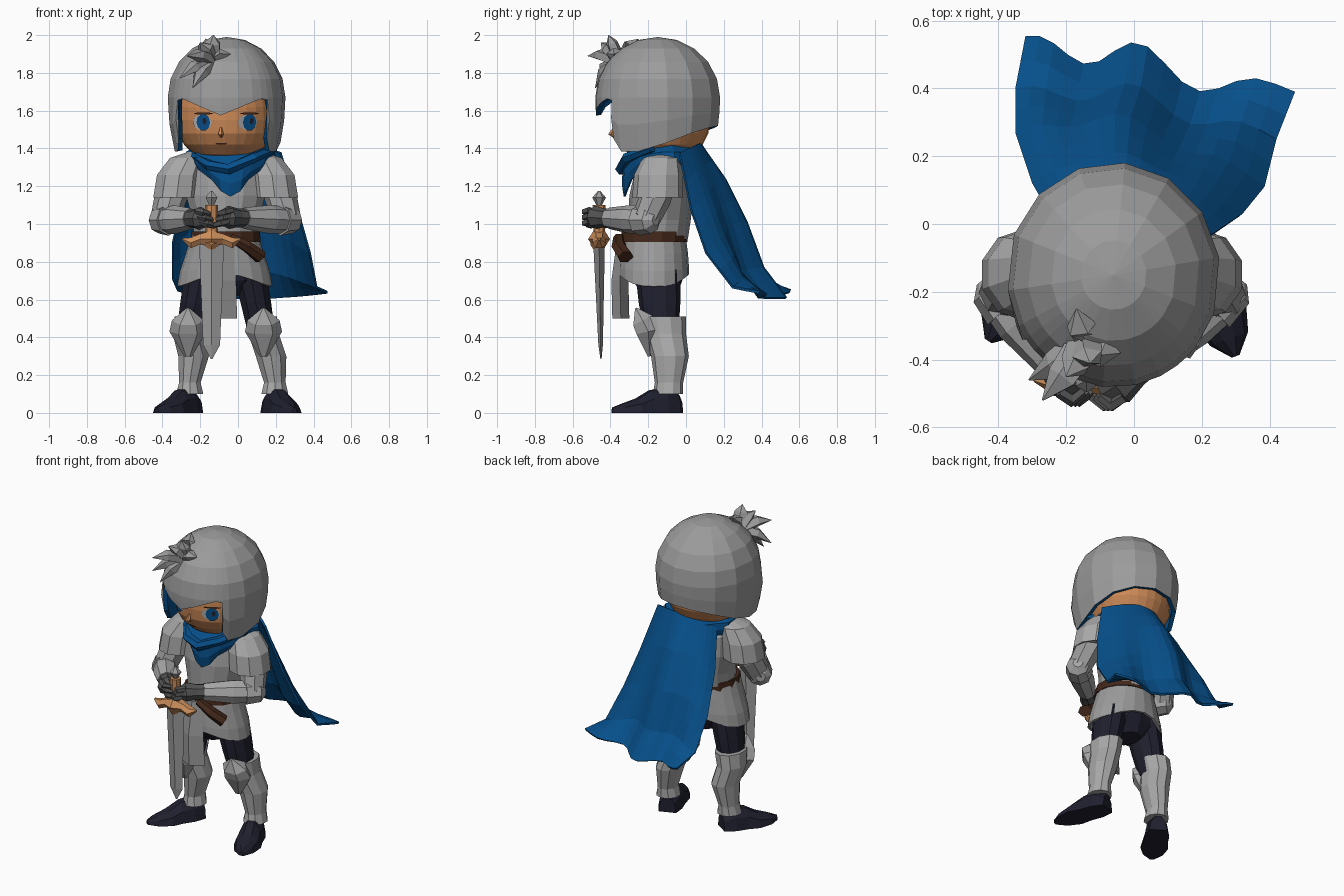
import bpy, bmesh
from math import sin, cos, pi, radians, sqrt
from mathutils import Vector

cube = bpy.data.objects.get("Cube")
if cube:
    bpy.data.objects.remove(cube, do_unlink=True)


def material(name, *rgb):
    m = bpy.data.materials.new(name)
    m.use_nodes = True
    m.diffuse_color = (*rgb, 1)
    m.node_tree.nodes["Principled BSDF"].inputs["Base Color"].default_value = (*rgb, 1)
    return m


STEEL = material("steel", .33, .33, .33)
PALE = material("pale steel", .39, .39, .39)
DARK = material("dark steel", .09, .09, .09)
BLUE = material("blue cloth", .002, .08, .26)
NAVY = material("navy leather", .014, .014, .028)
SKIN = material("skin", .6, .25, .095)
BROWN = material("brown leather", .055, .02, .01)
GOLD = material("gold", .6, .27, .105)
WHITE = material("eye white", .42, .42, .43)
CX = -.065   # body centre line
TAU = 2 * pi


def build(name, verts, faces, mats, solid=0):
    me = bpy.data.meshes.new(name)
    me.from_pydata([tuple(v) for v in verts], [], faces)
    bm = bmesh.new()
    bm.from_mesh(me)
    bmesh.ops.remove_doubles(bm, verts=bm.verts, dist=.0005)
    bmesh.ops.recalc_face_normals(bm, faces=bm.faces)
    bm.to_mesh(me)
    bm.free()
    for m in mats:
        me.materials.append(m)
    ob = bpy.data.objects.new(name, me)
    bpy.context.collection.objects.link(ob)
    if solid:
        mod = ob.modifiers.new("thickness", 'SOLIDIFY')
        mod.thickness, mod.offset = solid, -1
        mod.material_offset = mod.material_offset_rim = len(mats) - 1
    return ob


def grid(name, rows, mats, closed=True, caps=False, solid=0):
    """Skin a list of equal-length point rows."""
    n = len(rows[0])
    faces = [(j * n + i, j * n + (i + 1) % n, (j + 1) * n + (i + 1) % n, (j + 1) * n + i)
             for j in range(len(rows) - 1) for i in range(n if closed else n - 1)]
    if caps:
        last = (len(rows) - 1) * n
        faces += [tuple(range(n)), tuple(range(last, last + n))]
    return build(name, [p for r in rows for p in r], faces, mats, solid)


def loft(name, rings, mat, n=12):
    """Stack horizontal ellipses given as x, y, z, rx, ry."""
    rows = [[(x + rx * sin(TAU * i / n), y - ry * cos(TAU * i / n), z) for i in range(n)]
            for x, y, z, rx, ry in rings]
    return grid(name, rows, [mat], caps=True)


def tube(name, path, radii, mat, n=8, flat=1):
    """Sweep a circle of changing radius along a path."""
    pts = [Vector(p) for p in path]
    rows = []
    for k, p in enumerate(pts):
        d = (pts[min(k + 1, len(pts) - 1)] - pts[max(k - 1, 0)]).normalized()
        side = d.cross(Vector((0, 1, 0) if abs(d.z) > .8 else (0, 0, 1))).normalized()
        up = side.cross(d)
        rows.append([p + radii[k] * (side * cos(TAU * i / n) + up * flat * sin(TAU * i / n))
                     for i in range(n)])
    return grid(name, rows, [mat], caps=True)


def lerp_table(table, x):
    for (a, p), (b, q) in zip(table, table[1:]):
        if x <= b:
            return p + (q - p) * (x - a) / (b - a)
    return table[-1][1]


# Helmet: dome with a pointed brow, forward cheek guards and blue lining
FACE = radians(-6)
RIM = [(0, 1.575), (18, 1.615), (32, 1.645), (42, 1.663), (49, 1.655), (50, 1.45), (57, 1.385),
       (76, 1.385), (105, 1.43), (130, 1.48), (155, 1.51), (180, 1.52)]
columns = [a for a, _ in RIM] + [-a for a, _ in RIM[-2:0:-1]]
rows = []
for j in range(8):
    row = []
    for a in columns:
        rim = lerp_table(RIM, abs(a))
        z = 1.67 + .32 * cos(j / 5 * pi / 2) if j < 6 else 1.67 + (rim - 1.67) * (j - 5) / 2
        t = (z - 1.67) / .32
        r = sqrt(max(0, 1 - t * t)) if t > 0 else 1 - .15 * t * t
        if z < 1.65 and 49 < abs(a) < 60:
            r *= 1.05
        ang = radians(a) + FACE
        row.append((-.06 + .315 * r * sin(ang), -.15 - .332 * r * cos(ang), z))
    rows.append(row)
grid("helmet", rows, [STEEL, BLUE], solid=.026)

# Tuft of spikes on the helmet
for k, tip in enumerate([(-.31, -.46, 1.77), (-.27, -.52, 1.89), (-.2, -.45, 1.96), (-.13, -.41, 2.0),
                         (-.17, -.25, 1.98), (-.04, -.38, 1.9), (-.24, -.48, 1.72)]):
    base, end = Vector((-.14, -.35, 1.86)), Vector(tip)
    mid = base.lerp(end, .55) + Vector((0, -.01, .02))
    tube("tuft_spike_%d" % k, [base, mid, end], [.055, .047, .002], STEEL, 5, .7)

# Head, neck and face
HEAD = [(1.34, .09), (1.37, .17), (1.42, .22), (1.48, .25), (1.55, .258), (1.62, .255), (1.72, .23)]
HX, HY = -.065, -.132
loft("head", [(HX, HY, z, r, r) for z, r in HEAD], SKIN, 28)
loft("neck", [(-.06, -.11, 1.3, .12, .12), (-.06, -.1, 1.42, .15, .16), (-.06, -.08, 1.55, .2, .2)], SKIN)


def patch(name, az, z, w, h, mat, lift, n=10):
    """Flat painted shape hugging the face."""
    verts = []
    for i in range(n):
        a = radians(az) + FACE + w * cos(TAU * i / n)
        zz = z + h * sin(TAU * i / n)
        r = lerp_table(HEAD, zz) + lift
        verts.append((HX + r * sin(a), HY - r * cos(a), zz))
    build(name, verts, [tuple(range(n))], [mat])


for s, side in ((1, "left"), (-1, "right")):
    look = 7 + s * 28
    patch(side + "_eye_white", look - 2, 1.538, .22, .042, WHITE, .005)
    patch(side + "_iris", look, 1.538, .155, .045, BLUE, .008)
    patch(side + "_pupil", look + 2, 1.545, .045, .018, NAVY, .01)
    patch(side + "_lash", look, 1.585, .22, .006, BROWN, .009)
patch("mouth", 0, 1.425, .14, .005, BROWN, .005)
tube("nose", [(-.09, -.38, 1.51), (-.092, -.397, 1.475), (-.09, -.38, 1.46)], [.006, .016, .006], SKIN, 5)

# Scarf with a point on the chest
rows = []
for v, r in ((0, .15), (.35, .21), (.7, .215), (1, .205)):
    row = []
    for i in range(20):
        a = TAU * i / 20
        front = max(0, cos(a))
        top = 1.425 - .05 * front
        low = 1.3 - .155 * front ** 4
        row.append((-.04 + (r + .012 * sin(i * 2.3)) * sin(a) * (1.12 - .35 * v * front),
                    -.125 - r * cos(a), top + (low - top) * v))
    rows.append(row)
grid("scarf", rows, [BLUE], solid=.012)
tube("scarf_fold", [(-.23, -.2, 1.36), (-.15, -.31, 1.31), (-.05, -.335, 1.29), (.08, -.31, 1.35),
                    (.19, -.18, 1.4)], [.025, .035, .04, .035, .025], BLUE, 6, .8)

# Cape: three guide edges blended crosswise, with folds growing to the hem
RIGHT = [(-.22, -.02, 1.38), (-.3, .12, 1.13), (-.35, .27, .9), (-.35, .4, .71), (-.32, .555, .655)]
MIDDLE = [(-.03, .08, 1.43), (-.02, .21, 1.24), (-.01, .32, 1.02), (.02, .41, .79), (.04, .53, .645)]
LEFT = [(.23, -.03, 1.38), (.32, .03, 1.08), (.385, .11, .85), (.42, .25, .67), (.475, .39, .645)]
rows = []
for j in range(9):
    k, f = min(j // 2, 3), (j - 2 * min(j // 2, 3)) / 2
    a, b, c = [Vector(g[k]).lerp(Vector(g[k + 1]), f) for g in (RIGHT, MIDDLE, LEFT)]
    row = []
    for i in range(17):
        u = i / 16
        p = a * (1 - u) * (1 - 2 * u) + b * 4 * u * (1 - u) + c * u * (2 * u - 1)
        p.y += .06 * j / 8 * (cos(4.3 * pi * u) - 1) * sin(pi * u)
        p.z -= .035 * (j / 8) ** 2 * sin(pi * u)
        row.append(p)
    rows.append(row)
grid("cape", rows, [BLUE], closed=False, solid=.014)

# Torso, belt and skirt
loft("breastplate", [(CX, -.15, .92, .17, .16), (CX, -.14, 1.02, .18, .165), (CX, -.13, 1.15, .215, .17),
                     (CX, -.12, 1.28, .22, .15), (CX, -.12, 1.36, .13, .12)], STEEL, 14)
loft("belt", [(CX, -.17, .905, .19, .178), (CX, -.165, .96, .185, .175)], BROWN, 14)
rows = [[(CX - .005 + rx * sin(TAU * i / 20), -.17 - ry * cos(TAU * i / 20),
          z + dip * abs(cos(TAU * i / 20)) ** 3) for i in range(20)]
        for z, rx, ry, dip in ((.95, .175, .165, 0), (.85, .205, .18, 0), (.75, .238, .186, .02),
                               (.67, .252, .186, .065))]
grid("skirt", rows, [STEEL], solid=.015)
tube("belt_pouch", [(-.04, -.355, .93), (.05, -.355, .88), (.12, -.32, .825)], [.03, .04, .045], BROWN, 6, .8)
loft("tabard", [(-.09, -.345, .5, .085, .045), (-.09, -.35, .7, .08, .045),
                (-.085, -.335, .92, .07, .03)], STEEL, 4)
loft("hips", [(CX, -.14, .62, .07, .09), (CX, -.15, .7, .19, .13), (CX, -.15, .85, .18, .14)], NAVY)

# Arms and legs, one pass per side: sign, hand, ankle offset, toe
for s, side, hand, ankle, toe in ((1, "left", (-.05, -.475, 1.035), .26, (.3, -.39)),
                                  (-1, "right", (-.2, -.46, 1.03), .19, (-.43, -.345))):
    def X(d):
        return CX + s * d

    loft(side + "_pauldron", [(X(.15), -.12, 1.385, .04, .05), (X(.2), -.13, 1.35, .1, .1),
                              (X(.245), -.145, 1.26, .125, .13), (X(.26), -.15, 1.14, .13, .135),
                              (X(.265), -.15, 1.15, .1, .11)], PALE, 10)
    elbow, h = Vector((X(.325), -.215, 1.02)), Vector(hand)
    wrist = elbow.lerp(h, .74)
    tube(side + "_upper_arm", [(X(.25), -.13, 1.25), (X(.295), -.165, 1.13), elbow], [.085, .085, .075], STEEL)
    tube(side + "_elbow_guard", [elbow + Vector((s * .05, .055, 0)), elbow + Vector((s * .03, .03, 0)),
                                 elbow.lerp(wrist, .15)], [.03, .07, .083], PALE)
    tube(side + "_forearm", [elbow, elbow.lerp(wrist, .4), wrist], [.07, .076, .056], PALE)
    tube(side + "_gauntlet", [wrist, wrist.lerp(h, .4), h, h + Vector((-s * .04, -.025, -.01))],
         [.05, .05, .062, .035], DARK)
    for k in range(3):
        f = h + Vector((-s * (.015 + .012 * k), -.035, .03 - .03 * k))
        tube("%s_finger_%d" % (side, k), [f + Vector((s * .035, 0, .01)), f + Vector((0, -.025, 0)),
                                          f + Vector((-s * .035, 0, -.01))], [.018, .02, .015], DARK, 5)

    # Legs
    loft(side + "_trouser", [(X(.19), -.13, .42, .075, .09), (X(.16), -.14, .58, .085, .11),
                             (X(.125), -.15, .76, .095, .12)], NAVY, 10)
    loft(side + "_greave", [(X(ankle), -.095, .1, .075, .08), (X(ankle), -.09, .16, .06, .075),
                            (X(ankle - .02), -.085, .3, .085, .1), (X(.2), -.11, .42, .085, .11),
                            (X(.185), -.12, .51, .09, .12)], PALE, 10)
    kx = X(.2)
    tube(side + "_knee_guard", [(kx, -.19, .3), (kx, -.2, .43), (kx, -.23, .49), (kx, -.265, .555)],
         [.02, .098, .085, .008], PALE, 6, .75)

    # Shoe: half-round sections from heel to toe
    heel = Vector((X(ankle - .025), -.045, 0))
    d = Vector((toe[0], toe[1], 0)) - heel
    across = Vector((d.y, -d.x, 0)).normalized()
    rows = []
    for t, w, z in ((0, .055, .1), (.2, .075, .14), (.42, .075, .125), (.62, .085, .08), (.85, .06, .05),
                    (1, .012, .03)):
        c = heel + d * t
        rows.append([c + across * w * cos(TAU * i / 10) + Vector((0, 0, z * max(0, sin(TAU * i / 10))))
                     for i in range(10)])
    grid(side + "_shoe", rows, [NAVY], caps=True)

# Sword held point down
SX, SY = -.14, -.46
loft("blade", [(SX, SY + .01, .285, .004, .003), (SX, SY + .008, .36, .045, .012),
               (SX, SY, .88, .065, .03), (SX, SY, .92, .045, .025)], STEEL, 4)
loft("grip", [(SX, SY, .9, .035, .03), (SX, SY, 1.0, .032, .03), (SX, SY, 1.1, .034, .034)], GOLD, 8)
loft("pommel", [(SX, SY, 1.1, .015, .015), (SX, SY, 1.14, .036, .036), (SX, SY, 1.175, .006, .006)], STEEL, 6)
for s, side in ((1, "left"), (-1, "right")):
    tube(side + "_crossguard", [(SX, SY, .92), (SX + s * .06, SY, .92), (SX + s * .11, SY, .9),
                                (SX + s * .155, SY, .92)], [.058, .034, .036, .006], GOLD, 6, .9)
tube("guard_gem", [(SX, SY - .02, .9), (SX, SY - .045, .9)], [.05, .012], GOLD, 4)
